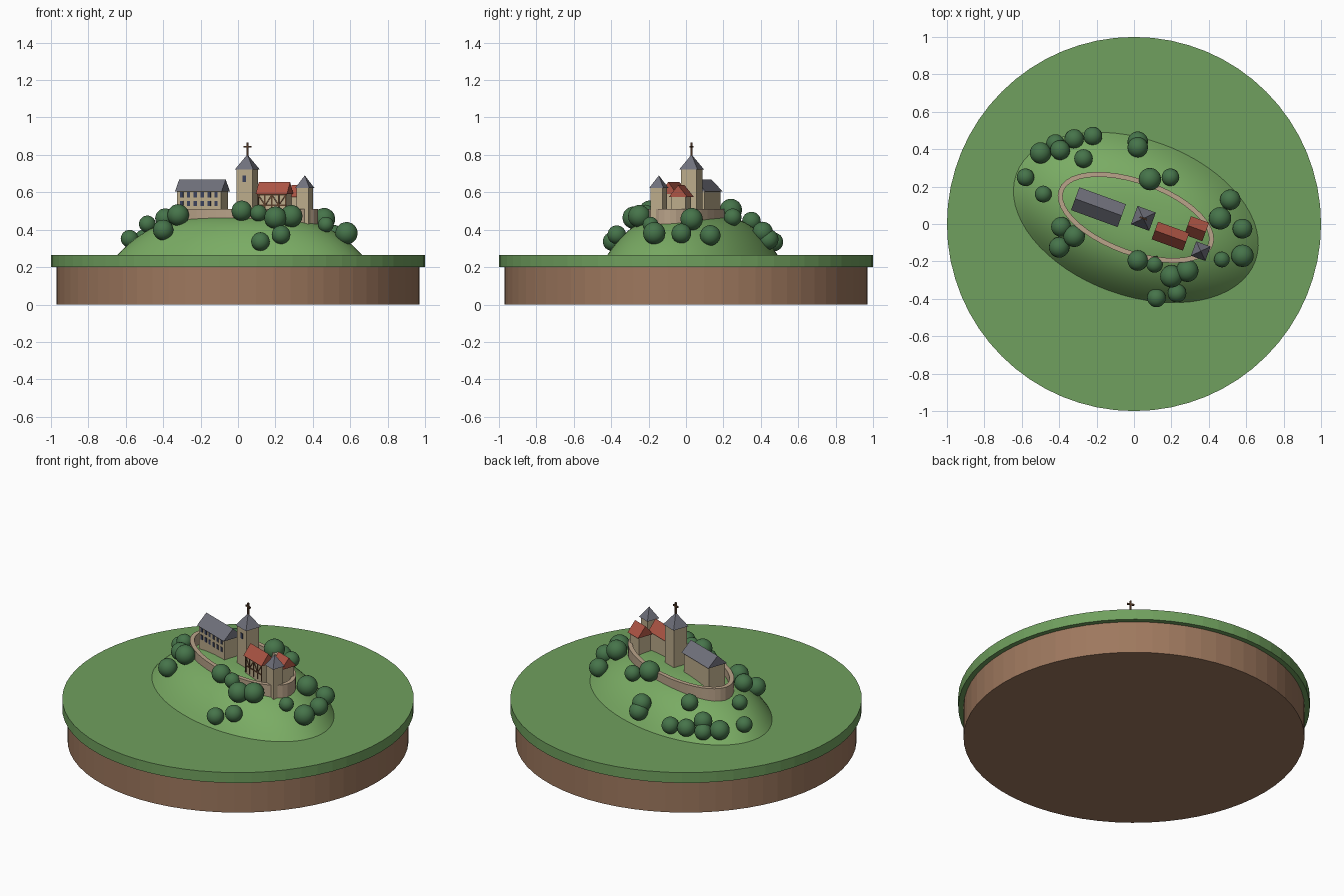
import bpy, bmesh, math
from mathutils import Matrix, Vector

if "Cube" in bpy.data.objects:
    bpy.data.objects.remove(bpy.data.objects["Cube"])

TURN = math.radians(-20)
CENTRE = Vector((0.01, 0.035, 0))
HILL_A, HILL_B = 0.685, 0.42
GROUND = 0.42


def material(name, r, g, b):
    m = bpy.data.materials.new(name)
    lin = [((c / 255 + 0.055) / 1.055) ** 2.4 for c in (r, g, b)] + [1]
    m.use_nodes = True
    m.diffuse_color = lin
    m.node_tree.nodes["Principled BSDF"].inputs["Base Color"].default_value = lin
    return m


GRASS = material("meadow green", 112, 160, 94)
HILL = material("hill green", 122, 172, 100)
EARTH = material("earth brown", 158, 120, 94)
STONE = material("wall stone", 186, 164, 138)
PLASTER = material("tan plaster", 188, 172, 140)
SLATE = material("slate grey", 112, 113, 124)
TILE = material("red tile", 172, 84, 68)
LEAF = material("tree green", 70, 116, 74)
TIMBER = material("dark timber", 92, 64, 44)
GLASS = material("window blue", 58, 66, 92)


def finish(name, bm, mat, loc=(0, 0, 0), turn=0.0, smooth=False):
    bmesh.ops.recalc_face_normals(bm, faces=bm.faces)
    me = bpy.data.meshes.new(name)
    bm.to_mesh(me)
    bm.free()
    me.materials.append(mat)
    for p in me.polygons:
        p.use_smooth = smooth
    ob = bpy.data.objects.new(name, me)
    ob.location = loc
    ob.rotation_euler.z = turn
    bpy.context.collection.objects.link(ob)
    return ob


def add_box(bm, centre, size, rot=None):
    m = Matrix.Translation(centre)
    if rot:
        m = m @ rot
    bmesh.ops.create_cube(bm, size=1, matrix=m @ Matrix.Diagonal((*size, 1)))


def disc(name, mat, radius, z0, z1):
    bm = bmesh.new()
    bmesh.ops.create_cone(bm, cap_ends=True, segments=64, radius1=radius, radius2=radius,
                          depth=z1 - z0)
    finish(name, bm, mat, (0, 0, (z0 + z1) / 2))


# Ground slabs
disc("earth_base", EARTH, 0.97, 0, 0.2)
disc("meadow_disc", GRASS, 1.0, 0.2, 0.265)


# Oval hill
def hill_height(s):
    return 0.26 + 0.225 * (1 - min(s, 1) ** 3.2)


bm = bmesh.new()
SEG, RINGS = 64, 20
top = bm.verts.new((0, 0, hill_height(0)))
last = None
for i in range(1, RINGS + 1):
    s = i / RINGS
    ring = [bm.verts.new((HILL_A * s * math.cos(t), HILL_B * s * math.sin(t), hill_height(s)))
            for t in (math.tau * k / SEG for k in range(SEG))]
    for k in range(SEG):
        n = (k + 1) % SEG
        if last:
            bm.faces.new((last[k], ring[k], ring[n], last[n]))
        else:
            bm.faces.new((top, ring[k], ring[n]))
    last = ring
finish("hill", bm, HILL, CENTRE, TURN, smooth=True)

# Ring wall made of straight segments
bm = bmesh.new()
COUNT = 44
pts = [Vector((0.425 * math.cos(t), 0.19 * math.sin(t), 0))
       for t in (math.tau * k / COUNT for k in range(COUNT))]
for a, b in zip(pts, pts[1:] + pts[:1]):
    d = b - a
    add_box(bm, (a + b) / 2 + Vector((0, 0, 0.462)), (d.length + 0.006, 0.026, 0.1),
            Matrix.Rotation(math.atan2(d.y, d.x), 4, "Z"))
finish("ring_wall", bm, STONE, CENTRE, TURN)


# Buildings
def walls(name, x, y, length, width, eave):
    bm = bmesh.new()
    add_box(bm, (0, 0, (GROUND + eave) / 2), (length, width, eave - GROUND))
    finish(name, bm, PLASTER, (x, y, 0), TURN)


def gable_roof(name, mat, x, y, length, width, eave, ridge):
    bm = bmesh.new()
    ends = [[bm.verts.new((sx * length / 2, py, pz)) for py, pz in
             ((-width / 2, eave), (width / 2, eave), (0, ridge))] for sx in (-1, 1)]
    for e in ends:
        bm.faces.new(e)
    for k in range(3):
        n = (k + 1) % 3
        bm.faces.new((ends[0][k], ends[0][n], ends[1][n], ends[1][k]))
    finish(name, bm, mat, (x, y, 0), TURN)


def tower(name, x, y, side, eave, peak):
    walls(name + "_walls", x, y, side, side, eave)
    bm = bmesh.new()
    bmesh.ops.create_cone(bm, cap_ends=True, segments=4, radius1=(side + 0.014) / math.sqrt(2),
                          radius2=0, depth=peak - eave,
                          matrix=Matrix.Rotation(math.pi / 4, 4, "Z"))
    finish(name + "_roof", bm, SLATE, (x, y, (eave + peak) / 2), TURN)


# Long palace with two rows of windows
PALACE = (-0.19, 0.09)
walls("palace_walls", *PALACE, 0.25, 0.11, 0.61)
gable_roof("palace_roof", SLATE, *PALACE, 0.265, 0.13, 0.605, 0.668)
bm = bmesh.new()
for z in (0.54, 0.587):
    for k in range(6):
        add_box(bm, ((k - 2.5) * 0.039, -0.055, z), (0.018, 0.006, 0.028))
finish("palace_windows", bm, GLASS, (*PALACE, 0), TURN)

# Keep with window and cross
KEEP = (0.05, 0.03)
tower("keep", *KEEP, 0.09, 0.722, 0.802)
bm = bmesh.new()
add_box(bm, (0, -0.045, 0.672), (0.02, 0.006, 0.034))
finish("keep_window", bm, GLASS, (*KEEP, 0), TURN)
bm = bmesh.new()
add_box(bm, (0, 0, 0.828), (0.009, 0.009, 0.075))
add_box(bm, (0, 0, 0.843), (0.042, 0.009, 0.009))
finish("keep_cross", bm, TIMBER, (*KEEP, 0), TURN)

# Half-timbered house
HOUSE = (0.195, -0.065)
walls("house_walls", *HOUSE, 0.165, 0.08, 0.595)
gable_roof("house_roof", TILE, *HOUSE, 0.178, 0.1, 0.59, 0.655)
bm = bmesh.new()
for z in (0.53, 0.587):
    add_box(bm, (0, -0.04, z), (0.165, 0.007, 0.007))
for k in range(5):
    add_box(bm, ((k - 2) * 0.039, -0.04, 0.54), (0.007, 0.007, 0.1))
for k in range(4):
    lean = Matrix.Rotation(math.radians(35 if k % 2 else -35), 4, "Y")
    add_box(bm, ((k - 1.5) * 0.039, -0.04, 0.558), (0.006, 0.006, 0.066), lean)
finish("house_timbers", bm, TIMBER, (*HOUSE, 0), TURN)

# Gatehouse and corner tower
GATE = (0.335, -0.025)
walls("gatehouse_walls", *GATE, 0.09, 0.08, 0.58)
gable_roof("gatehouse_roof", TILE, *GATE, 0.103, 0.105, 0.575, 0.638)
tower("corner_tower", 0.357, -0.145, 0.068, 0.622, 0.69)

# Trees standing on the slope: x, y, radius
TREES = [
    (-.5, .38, .057), (-.42, .43, .05), (-.395, .395, .053), (-.32, .455, .052),
    (-.22, .47, .05), (-.27, .35, .05), (-.58, .25, .047), (-.485, .16, .045),
    (.02, .44, .055), (.02, .41, .055), (.085, .24, .06), (.195, .25, .047),
    (.515, .13, .055), (.46, .03, .06), (.58, -.025, .053), (.58, -.17, .06),
    (.47, -.19, .042), (.285, -.25, .06), (.2, -.28, .06), (.23, -.37, .05),
    (.12, -.395, .05), (.02, -.195, .055), (.11, -.215, .045), (-.39, -.015, .053),
    (-.32, -.065, .058), (-.4, -.125, .055)]
for x, y, r in TREES:
    p = Matrix.Rotation(-TURN, 3, "Z") @ (Vector((x, y, 0)) - CENTRE)
    s = math.hypot(p.x / HILL_A, p.y / HILL_B)
    bm = bmesh.new()
    bmesh.ops.create_icosphere(bm, subdivisions=3, radius=r)
    finish("tree", bm, LEAF, (x, y, hill_height(s) + 0.8 * r), smooth=True)
